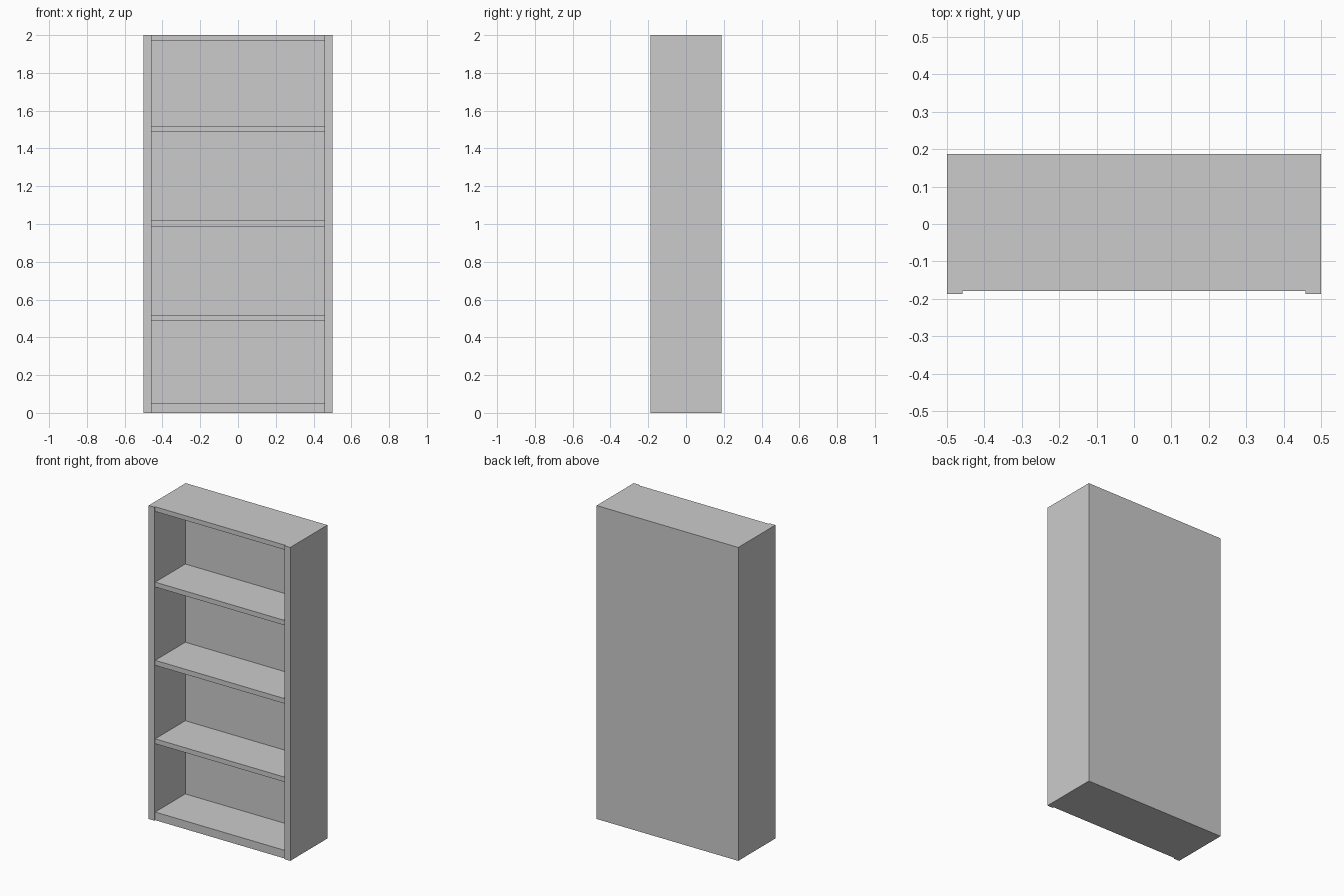
import bpy

if "Cube" in bpy.data.objects:
    bpy.data.objects.remove(bpy.data.objects["Cube"])

W, H = 0.5, 2.0                  # half width, height
FRONT, BACK = -0.187, 0.187
INNER = 0.459                    # inner face of the side panels
RECESS = -0.179                  # front edge of shelves, top and base
BACK_IN = 0.124                  # inner face of the back panel


def box(name, x0, x1, y0, y1, z0, z1):
    bpy.ops.mesh.primitive_cube_add(size=1, location=((x0 + x1) / 2, (y0 + y1) / 2, (z0 + z1) / 2))
    ob = bpy.context.object
    ob.name = name
    ob.scale = (x1 - x0, y1 - y0, z1 - z0)
    bpy.ops.object.transform_apply(location=False, rotation=False, scale=True)
    return ob


# Full-height side panels
box("side_panel_left", -W, -INNER, FRONT, BACK, 0, H)
box("side_panel_right", INNER, W, FRONT, BACK, 0, H)

# Thick back panel between the sides
box("back_panel", -INNER, INNER, BACK_IN, BACK, 0, H)

# Base, shelves and top, set slightly back from the side panels
levels = [("base", 0, 0.052), ("shelf_lower", 0.488, 0.519), ("shelf_middle", 0.988, 1.02),
          ("shelf_upper", 1.488, 1.519), ("top_board", 1.97, H)]
for name, z0, z1 in levels:
    box(name, -INNER, INNER, RECESS, BACK_IN, z0, z1)
